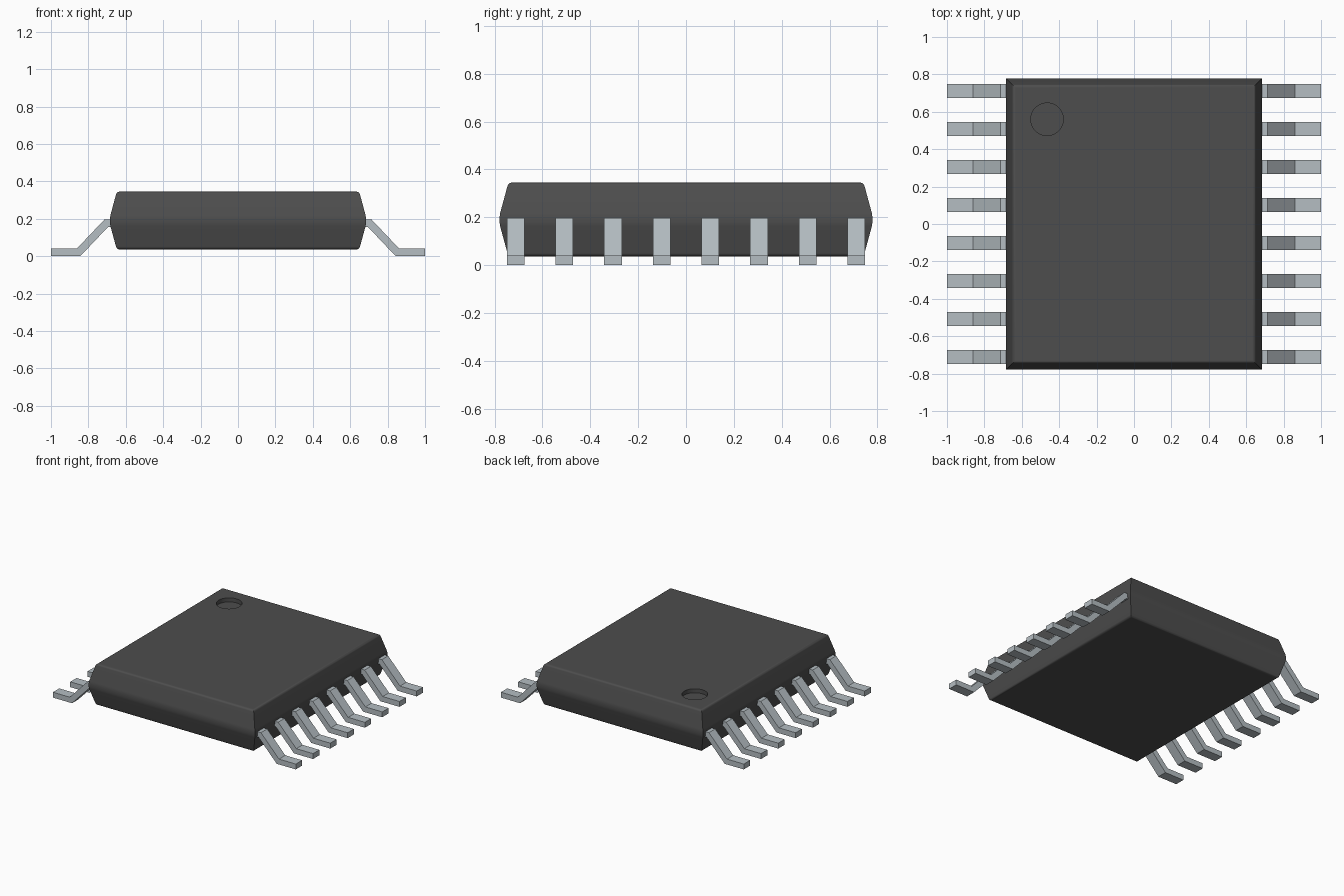
import bpy
import bmesh
import math

default = bpy.data.objects.get("Cube")
if default:
    bpy.data.objects.remove(default, do_unlink=True)


def make_material(name, rgb, roughness, metallic=0.0):
    mat = bpy.data.materials.new(name)
    mat.use_nodes = True
    mat.diffuse_color = (*rgb, 1)
    bsdf = mat.node_tree.nodes["Principled BSDF"]
    bsdf.inputs["Base Color"].default_value = (*rgb, 1)
    bsdf.inputs["Roughness"].default_value = roughness
    bsdf.inputs["Metallic"].default_value = metallic
    return mat


def add_object(name, bm, mat):
    bmesh.ops.recalc_face_normals(bm, faces=bm.faces)
    mesh = bpy.data.meshes.new(name)
    bm.to_mesh(mesh)
    bm.free()
    obj = bpy.data.objects.new(name, mesh)
    bpy.context.collection.objects.link(obj)
    mesh.materials.append(mat)
    return obj


def select_only(obj):
    bpy.ops.object.select_all(action="DESELECT")
    obj.select_set(True)
    bpy.context.view_layer.objects.active = obj


plastic = make_material("charcoal_plastic", (0.075, 0.075, 0.075), 0.6)
metal = make_material("tinned_metal", (0.46, 0.51, 0.54), 0.4)

# Body: three stacked rectangles, widest at the mould line
BOTTOM, MIDDLE, TOP = 0.036, 0.19, 0.345
bm = bmesh.new()
rings = []
for half_x, half_y, z in [(0.648, 0.742, BOTTOM), (0.69, 0.784, MIDDLE), (0.648, 0.742, TOP)]:
    corners = [(-1, -1), (1, -1), (1, 1), (-1, 1)]
    rings.append([bm.verts.new((sx * half_x, sy * half_y, z)) for sx, sy in corners])
bm.faces.new(rings[0])
bm.faces.new(rings[2])
for low, high in zip(rings, rings[1:]):
    for i in range(4):
        j = (i + 1) % 4
        bm.faces.new((low[i], low[j], high[j], high[i]))
# Soften the horizontal edges only, leaving the corners crisp
for z, width in [(BOTTOM, 0.014), (MIDDLE, 0.03), (TOP, 0.014)]:
    edges = [e for e in bm.edges if all(abs(v.co.z - z) < 1e-4 for v in e.verts)]
    bmesh.ops.bevel(bm, geom=edges, offset=width, segments=3, profile=0.5, affect="EDGES")
body = add_object("body", bm, plastic)

# Round pin-one dimple sunk into the top
bpy.ops.mesh.primitive_cylinder_add(vertices=48, radius=0.087, depth=0.06,
                                    location=(-0.465, 0.56, TOP))
cutter = bpy.context.object
cutter.name = "dimple_cutter"
cutter.hide_render = True
cutter.data.materials.append(plastic)
cut = body.modifiers.new("dimple", "BOOLEAN")
cut.operation = "DIFFERENCE"
cut.solver = "EXACT"
cut.object = cutter
select_only(body)
bpy.ops.object.modifier_apply(modifier=cut.name)
bpy.data.objects.remove(cutter, do_unlink=True)
select_only(body)
bpy.ops.object.shade_smooth_by_angle(angle=math.radians(40))
weighted = body.modifiers.new("flat_shading", "WEIGHTED_NORMAL")
weighted.keep_sharp = True

# Gull-wing pins: one bent side profile, extruded across its width
PROFILE = [(0.62, 0.197), (0.713, 0.197), (0.862, 0.04), (1.0, 0.04),
           (1.0, 0.0), (0.843, 0.0), (0.694, 0.157), (0.62, 0.157)]
PIN_COUNT, PITCH, PIN_WIDTH = 8, 0.2033, 0.074


def add_pin(name, side, y):
    bm = bmesh.new()
    face = bm.faces.new([bm.verts.new((side * x, y - PIN_WIDTH / 2, z)) for x, z in PROFILE])
    extruded = bmesh.ops.extrude_face_region(bm, geom=[face])
    moved = [g for g in extruded["geom"] if isinstance(g, bmesh.types.BMVert)]
    bmesh.ops.translate(bm, verts=moved, vec=(0, PIN_WIDTH, 0))
    add_object(name, bm, metal)


for side, label in [(1, "left"), (-1, "right")]:
    for i in range(PIN_COUNT):
        add_pin(f"{label}_pin_{i + 1}", side, (i - (PIN_COUNT - 1) / 2) * PITCH)
